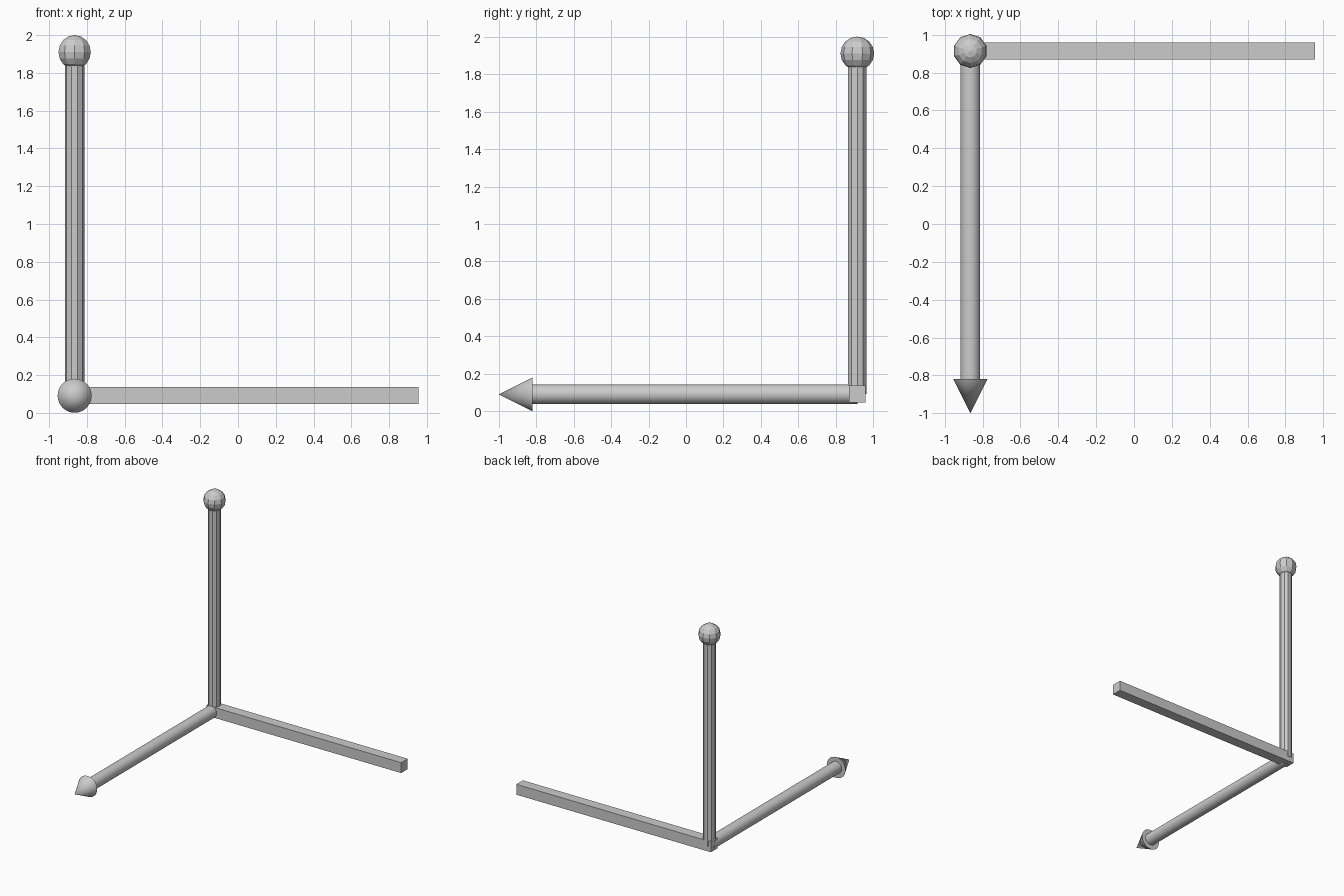
import bpy
from math import radians

if "Cube" in bpy.data.objects:
    bpy.data.objects.remove(bpy.data.objects["Cube"])

CX, CY, CZ = -0.865, 0.914, 0.092   # shared corner of the three axes
R = 0.052                            # shaft radius
HEAD = 0.09                          # knob and arrowhead radius


def finish(name, smooth=False):
    ob = bpy.context.object
    ob.name = name
    bpy.ops.object.transform_apply(location=False, rotation=True, scale=True)
    if smooth:
        bpy.ops.object.shade_smooth_by_angle(angle=radians(30))
    return ob


# Square bar along x
x0, x1 = -0.91, 0.955
bpy.ops.mesh.primitive_cube_add(size=1, location=((x0 + x1) / 2, CY, CZ + 0.001))
bpy.context.object.scale = (x1 - x0, 0.09, 0.09)
finish("square_bar")

# Ten-sided upright post with a faceted ball on top
z1 = 1.91
bpy.ops.mesh.primitive_cylinder_add(vertices=10, radius=R, depth=z1 - CZ,
                                    location=(CX, CY, (z1 + CZ) / 2),
                                    rotation=(0, 0, radians(90)))
finish("upright_post")
bpy.ops.mesh.primitive_uv_sphere_add(segments=10, ring_count=8, radius=HEAD,
                                     location=(CX, CY, z1))
finish("ball_knob")

# Round shaft towards the front with a cone arrowhead
y_base, y_tip = -0.82, -1.0
face_front = (radians(90), 0, 0)
bpy.ops.mesh.primitive_cylinder_add(vertices=32, radius=R, depth=CY - y_base,
                                    location=(CX, (CY + y_base) / 2, CZ),
                                    rotation=face_front)
finish("arrow_shaft", True)
bpy.ops.mesh.primitive_cone_add(vertices=32, radius1=HEAD, radius2=0,
                                depth=y_base - y_tip,
                                location=(CX, (y_base + y_tip) / 2, HEAD + 0.001),
                                rotation=face_front)
finish("arrow_head", True)
